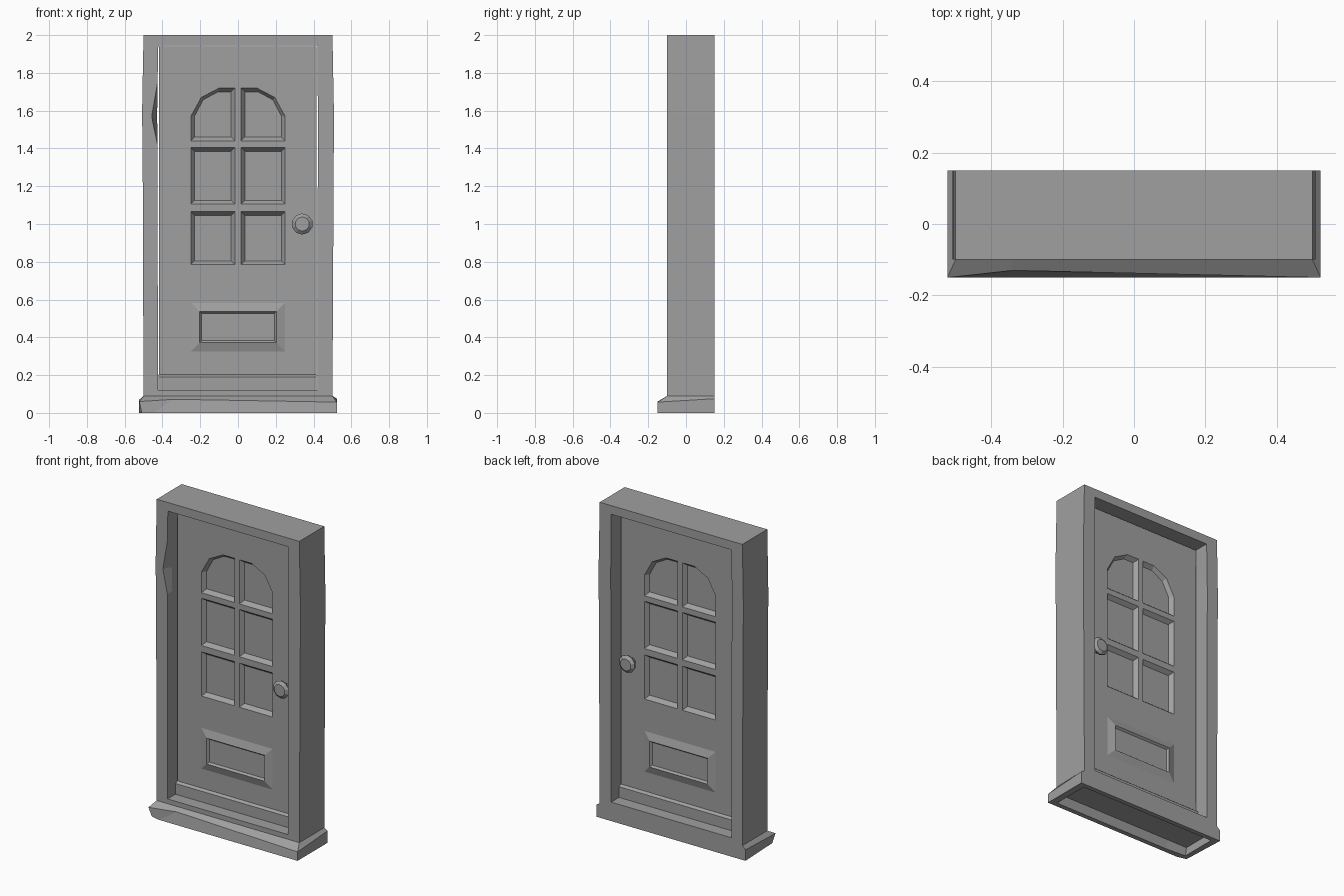
import bpy, bmesh
from math import cos, sin, pi

if "Cube" in bpy.data.objects:
    bpy.data.objects.remove(bpy.data.objects["Cube"])

grey = bpy.data.materials.new("plain_grey")
grey.use_nodes = True
grey.diffuse_color = (0.35, 0.35, 0.35, 1)
grey.node_tree.nodes["Principled BSDF"].inputs["Base Color"].default_value = grey.diffuse_color

MID, HALF = 0.025, 0.035          # door centre plane and half thickness


def skin(bm, loops, wrap=False):
    """Bridge equal loops with quads; cap both ends, or join last to first."""
    rings = [[bm.verts.new(p) for p in loop] for loop in loops]
    n = len(rings[0])
    pairs = list(zip(rings, rings[1:]))
    if wrap:
        pairs.append((rings[-1], rings[0]))
    else:
        bm.faces.new(rings[0])
        bm.faces.new(rings[-1])
    for a, b in pairs:
        for i in range(n):
            j = (i + 1) % n
            bm.faces.new((a[i], a[j], b[j], b[i]))


def finish(bm, name):
    bmesh.ops.recalc_face_normals(bm, faces=bm.faces)
    mesh = bpy.data.meshes.new(name)
    bm.to_mesh(mesh)
    bm.free()
    mesh.materials.append(grey)
    obj = bpy.data.objects.new(name, mesh)
    bpy.context.collection.objects.link(obj)
    return obj


def rect(x0, x1, z0, z1):
    return [(x0, z0), (x1, z0), (x1, z1), (x0, z1)]


def inset(pts, d):
    """Shrink an outline by d on each side."""
    out = list(pts)
    for axis in (0, 1):
        lo, hi = min(p[axis] for p in pts), max(p[axis] for p in pts)
        c, k = (lo + hi) / 2, 1 - 2 * d / (hi - lo)
        out = [tuple(c + (v - c) * k if a == axis else v for a, v in enumerate(p)) for p in out]
    return out


def layer(pts, side, out):
    """Place an outline at a height above the door face on one side."""
    return [(x, MID + side * (HALF + out), z) for x, z in pts]


# Frame: a ring of sections with slightly bowed jambs and a chipped inner edge
outer = [(-0.5, 0.08), (-0.505, 1.42), (-0.508, 1.57), (-0.505, 1.75), (-0.5, 2),
         (0.5, 2), (0.508, 1.58), (0.5, 0.08)]
inner = [(-0.424, 0.12), (-0.426, 1.42), (-0.428, 1.57), (-0.426, 1.75), (-0.422, 1.945),
         (0.42, 1.945), (0.423, 1.58), (0.42, 0.12)]
chipped = [(-0.457, z) if z == 1.57 and x < 0 else (x, z) for x, z in inner]
bm = bmesh.new()
skin(bm, [[(x, y, z) for x, z in pts] for pts, y in
          ((outer, -0.1), (outer, 0.15), (inner, 0.15), (inner, -0.05), (chipped, -0.1))], wrap=True)
finish(bm, "door_frame")

# Doorstep: hollow underneath, with a worn front edge
bm = bmesh.new()
skin(bm, [
    [(-0.5, 0.15, 0.09), (-0.5, -0.1, 0.09), (-0.34, -0.1, 0.09), (0.5, -0.1, 0.09), (0.5, 0.15, 0.09)],
    [(-0.523, 0.15, 0.07), (-0.523, -0.15, 0.06), (-0.34, -0.13, 0.072), (0.523, -0.15, 0.057), (0.523, 0.15, 0.075)],
    [(-0.523, 0.15, 0), (-0.51, -0.135, 0), (-0.45, -0.15, 0), (0.523, -0.15, 0), (0.523, 0.15, 0)],
    [(-0.48, 0.12, 0), (-0.48, -0.11, 0), (-0.34, -0.12, 0), (0.48, -0.12, 0), (0.48, 0.12, 0)],
    [(-0.48, 0.12, 0.05), (-0.48, -0.1, 0.05), (-0.34, -0.1, 0.05), (0.48, -0.1, 0.05), (0.48, 0.12, 0.05)]])
finish(bm, "doorstep")

# Door leaf
bm = bmesh.new()
slab = rect(-0.419, 0.415, 0.125, 1.94)
skin(bm, [layer(slab, -1, 0), layer(slab, 1, 0)])
door = finish(bm, "door_leaf")

# Window recesses: two columns of three, the top pair arched, on both faces
left_panes = [rect(-0.25, -0.016, 0.785, 1.065), rect(-0.25, -0.016, 1.105, 1.405),
              [(-0.25, 1.44), (-0.016, 1.44), (-0.016, 1.72), (-0.1, 1.72), (-0.195, 1.67), (-0.25, 1.57)]]
panes = left_panes + [[(-x, z) for x, z in p] for p in left_panes]
bm = bmesh.new()
for side in (-1, 1):
    for p in panes:
        skin(bm, [layer(inset(p, -0.006), side, 0.0075), layer(inset(p, 0.02), side, -0.025)])
cutter = finish(bm, "window_cutter")
cutter.hide_render = True
cut = door.modifiers.new("windows", "BOOLEAN")
cut.operation, cut.solver, cut.object = "DIFFERENCE", "EXACT", cutter
bpy.context.view_layer.objects.active = door
bpy.ops.object.modifier_apply(modifier=cut.name)
bpy.data.objects.remove(cutter)

for side, face in ((-1, "front"), (1, "back")):
    # Raised moulding around the lower panel
    bm = bmesh.new()
    edge = rect(-0.25, 0.25, 0.325, 0.583)
    skin(bm, [layer(inset(edge, d), side, h) for d, h in
              ((0, -0.004), (0, 0), (0.047, 0.015), (0.057, 0.002))])
    finish(bm, face + "_lower_panel")

    # Faceted knob on a short stem
    bm = bmesh.new()
    skin(bm, [layer([(0.34 + r * cos(pi * (i + 0.5) / 5), 1 + r * sin(pi * (i + 0.5) / 5))
                     for i in range(10)], side, h)
              for r, h in ((0.028, -0.005), (0.025, 0.022), (0.052, 0.032), (0.056, 0.045), (0.038, 0.06))])
    finish(bm, face + "_knob")

# Weather board across the foot of the door, sloped on top
profile = [(-0.025, 0.122), (-0.025, 0.19), (-0.01, 0.202), (0.06, 0.202), (0.075, 0.19), (0.075, 0.122)]
bm = bmesh.new()
skin(bm, [[(x, y, z) for y, z in profile] for x in (-0.42, 0.416)])
finish(bm, "weather_board")
